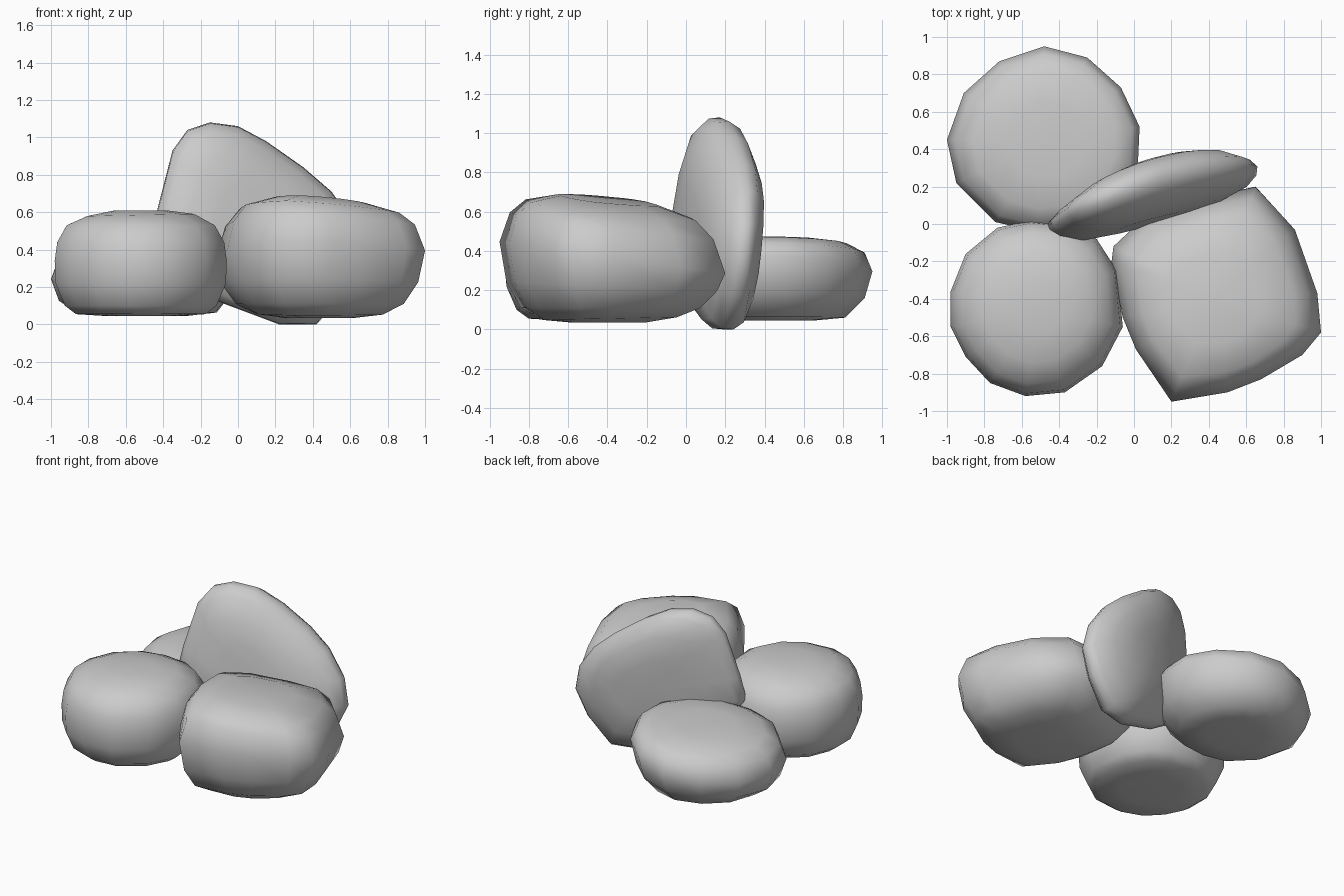
import bpy, bmesh
from mathutils import Vector

if "Cube" in bpy.data.objects:
    bpy.data.objects.remove(bpy.data.objects["Cube"])


def loft(name, rings):
    """Skin a stack of equal point loops and close both ends with a fan."""
    bm = bmesh.new()
    loops = [[bm.verts.new(p) for p in ring] for ring in rings]
    n = len(loops[0])
    for a, b in zip(loops, loops[1:]):
        for i in range(n):
            j = (i + 1) % n
            bm.faces.new((a[i], a[j], b[j], b[i]))
    for loop in (loops[0], loops[-1]):
        mid = sum((v.co for v in loop), Vector()) / n
        tip = bm.verts.new(mid)
        for i in range(n):
            bm.faces.new((loop[i], loop[(i + 1) % n], tip))
    bmesh.ops.recalc_face_normals(bm, faces=bm.faces)
    for f in bm.faces:
        f.smooth = True
    me = bpy.data.meshes.new(name)
    bm.to_mesh(me)
    bm.free()
    ob = bpy.data.objects.new(name, me)
    bpy.context.collection.objects.link(ob)
    return ob


def boulder(name, outline, centre, levels):
    """Plan outline scaled at each level (height, scale, slope x, slope y);
    smaller levels are also slightly rounder, so corners wear away."""
    c = Vector(centre)
    spokes = [Vector(p) - c for p in outline]
    mean = sum(d.length for d in spokes) / len(spokes)
    rings = []
    for z, s, tx, ty in levels:
        k = min(1, 1 - s)
        ring = []
        for d in spokes:
            p = d.normalized() * (d.length * (1 - k) + mean * k) * s
            ring.append((c.x + p.x, c.y + p.y, z + tx * p.x + ty * p.y))
        rings.append(ring)
    return loft(name, rings)


# Low round stone at the back left
boulder("back_left_stone",
        [(-.48, .95), (-.25, .89), (-.07, .73), (.03, .52), (.02, .3), (-.08, .1),
         (-.28, -.02), (-.52, -.04), (-.74, .01), (-.95, .22), (-1, .45),
         (-.91, .7), (-.72, .87)],
        (-.48, .45),
        [(.045, .4, 0, 0), (.06, .72, .01, 0), (.16, .92, .07, 0), (.31, 1, .13, -.03),
         (.4, .92, .09, -.02), (.445, .74, .07, -.02), (.465, .4, .04, -.01)])

# Round stone at the front left
boulder("front_left_stone",
        [(-.55, .02), (-.35, 0), (-.2, -.08), (-.09, -.25), (-.06, -.55),
         (-.17, -.76), (-.37, -.9), (-.58, -.92), (-.77, -.85), (-.9, -.71),
         (-.98, -.55), (-.98, -.36), (-.9, -.16), (-.73, -.02)],
        (-.52, -.45),
        [(.045, .4, 0, 0), (.055, .75, 0, 0), (.1, .88, 0, 0), (.22, .99, 0, 0),
         (.34, 1, 0, 0), (.44, .97, 0, 0), (.53, .86, 0, 0), (.585, .62, .02, 0),
         (.61, .3, 0, 0)])

# Large squarish stone on the right
boulder("right_stone",
        [(.65, .2), (.86, -.03), (.98, -.37), (1, -.58), (.9, -.7), (.68, -.83),
         (.5, -.9), (.2, -.95), (.01, -.67), (-.06, -.5), (-.12, -.2),
         (-.11, -.12), (.05, .03), (.38, .14)],
        (.43, -.4),
        [(.035, .35, 0, 0), (.055, .62, 0, .02), (.11, .81, 0, 0), (.22, .94, 0, -.04),
         (.37, 1, 0, -.14), (.53, .91, -.03, -.12), (.61, .77, -.06, -.1),
         (.66, .45, -.07, -.1)])

# Flat slab standing on edge between the others, its rear face bulging at mid length
slab = [(-.46, .45), (-.43, .62), (-.35, .93), (-.27, 1.04), (-.15, 1.08), (0, 1.06),
        (.15, .98), (.35, .84), (.5, .71), (.62, .54), (.66, .36), (.58, .18),
        (.42, 0), (.22, 0), (-.1, .12), (-.33, .27)]
slab_rings = []
for depth, s in [(-.16, .38), (-.14, .66), (-.085, .9), (-.03, .99),
                 (.03, 1), (.09, .93), (.145, .7), (.165, .38)]:
    ring = []
    for x, z in slab:
        x, z = .08 + (x - .08) * s, .52 + (z - .52) * s
        bend = .2 * max(0, x - .2) ** 2
        bend += max(0, depth) * 1.6 * (x - .15) ** 2
        ring.append((x, .14 + .31 * x + .09 * (z - .5) + depth - bend, z))
    slab_rings.append(ring)
loft("standing_slab", slab_rings)
